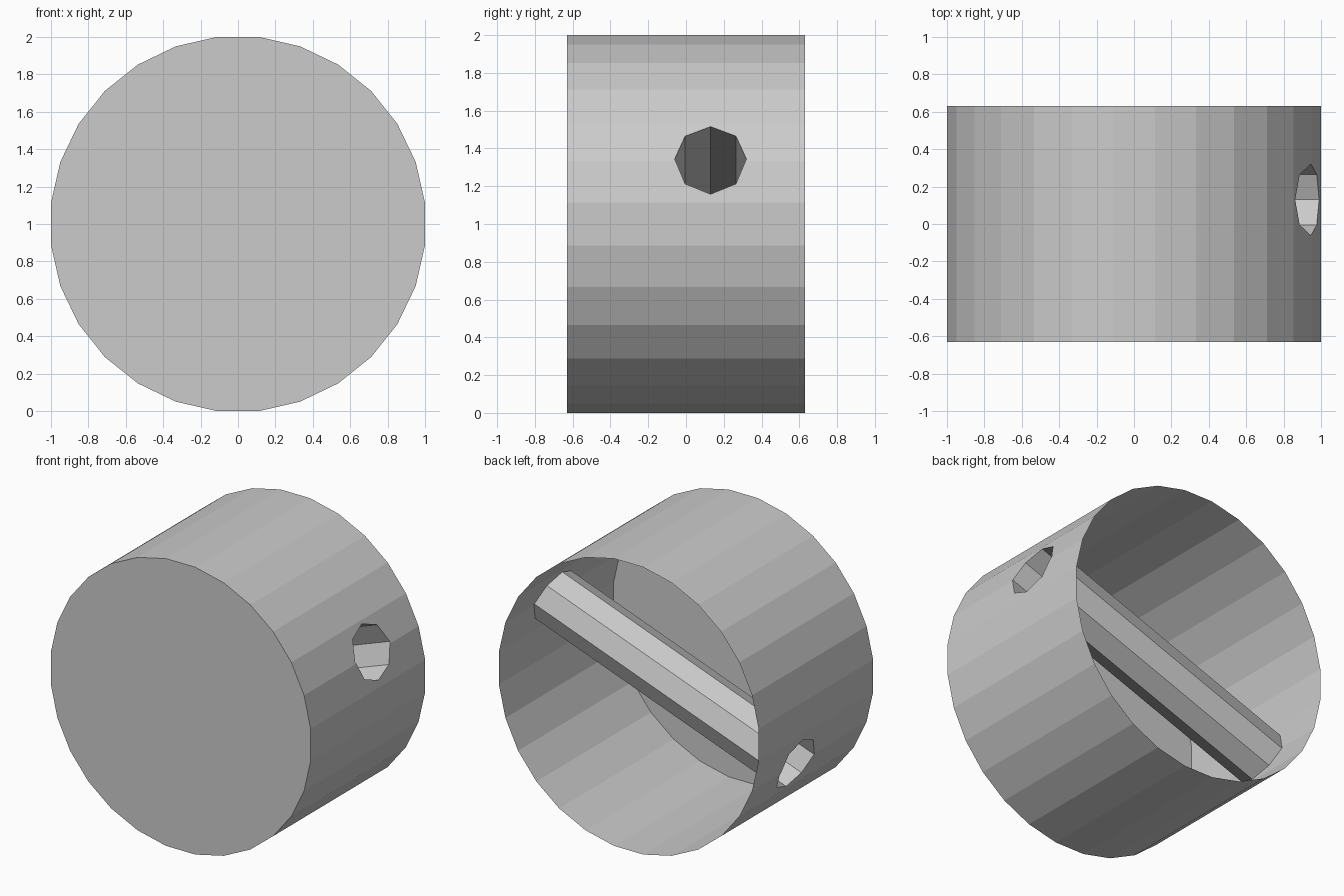
import bpy
import bmesh
from math import radians, cos, pi
from mathutils import Matrix

old = bpy.data.objects.get("Cube")
if old:
    bpy.data.objects.remove(old, do_unlink=True)

SIDES, DEPTH = 28, 1.26
RADIUS = 1 / cos(pi / SIDES)
BORE_RADIUS, BORE_Y, TILT = 0.19, 0.13, radians(20)

grey = bpy.data.materials.new("light grey")
grey.use_nodes = True
grey.diffuse_color = (0.6, 0.6, 0.6, 1)
grey.node_tree.nodes["Principled BSDF"].inputs["Base Color"].default_value = grey.diffuse_color


def prism(name, sides, radius, length, matrix):
    """Closed prism whose axis is local z, placed by a matrix."""
    bm = bmesh.new()
    bmesh.ops.create_cone(bm, cap_ends=True, segments=sides, radius1=radius,
                          radius2=radius, depth=length, matrix=matrix)
    mesh = bpy.data.meshes.new(name)
    bm.to_mesh(mesh)
    bm.free()
    mesh.materials.append(grey)
    obj = bpy.data.objects.new(name, mesh)
    bpy.context.collection.objects.link(obj)
    return obj


# Drum lying along y, turned half a step so a flat facet is on top
drum = prism("drum_with_cross_tube", SIDES, RADIUS, DEPTH,
             Matrix.Translation((0, 0, 1)) @ Matrix.Rotation(pi / 2, 4, "X")
             @ Matrix.Rotation(pi / SIDES, 4, "Z"))

# Eight-sided cross tube, sloping up towards +x
bore = prism("tube_cutter", 8, BORE_RADIUS, 3,
             Matrix.Translation((0, BORE_Y, 1))
             @ Matrix.Rotation(pi / 2 - TILT, 4, "Y"))
bore.hide_render = True

# Bore the tube through the solid drum
cut = drum.modifiers.new("bore", "BOOLEAN")
cut.operation = "DIFFERENCE"
cut.solver = "EXACT"
cut.object = bore
bored = bpy.data.meshes.new_from_object(
    drum.evaluated_get(bpy.context.evaluated_depsgraph_get()))
drum.modifiers.clear()
drum.data = bored
bpy.data.objects.remove(bore, do_unlink=True)

# Take off the back cap, leaving thin walls, the front cap and the tube skin
bm = bmesh.new()
bm.from_mesh(bored)
back = [f for f in bm.faces if f.normal.y > 0.99]
bmesh.ops.delete(bm, geom=back, context="FACES")
for f in bm.faces:
    f.smooth = False
    f.material_index = 0
bm.to_mesh(bored)
bm.free()
